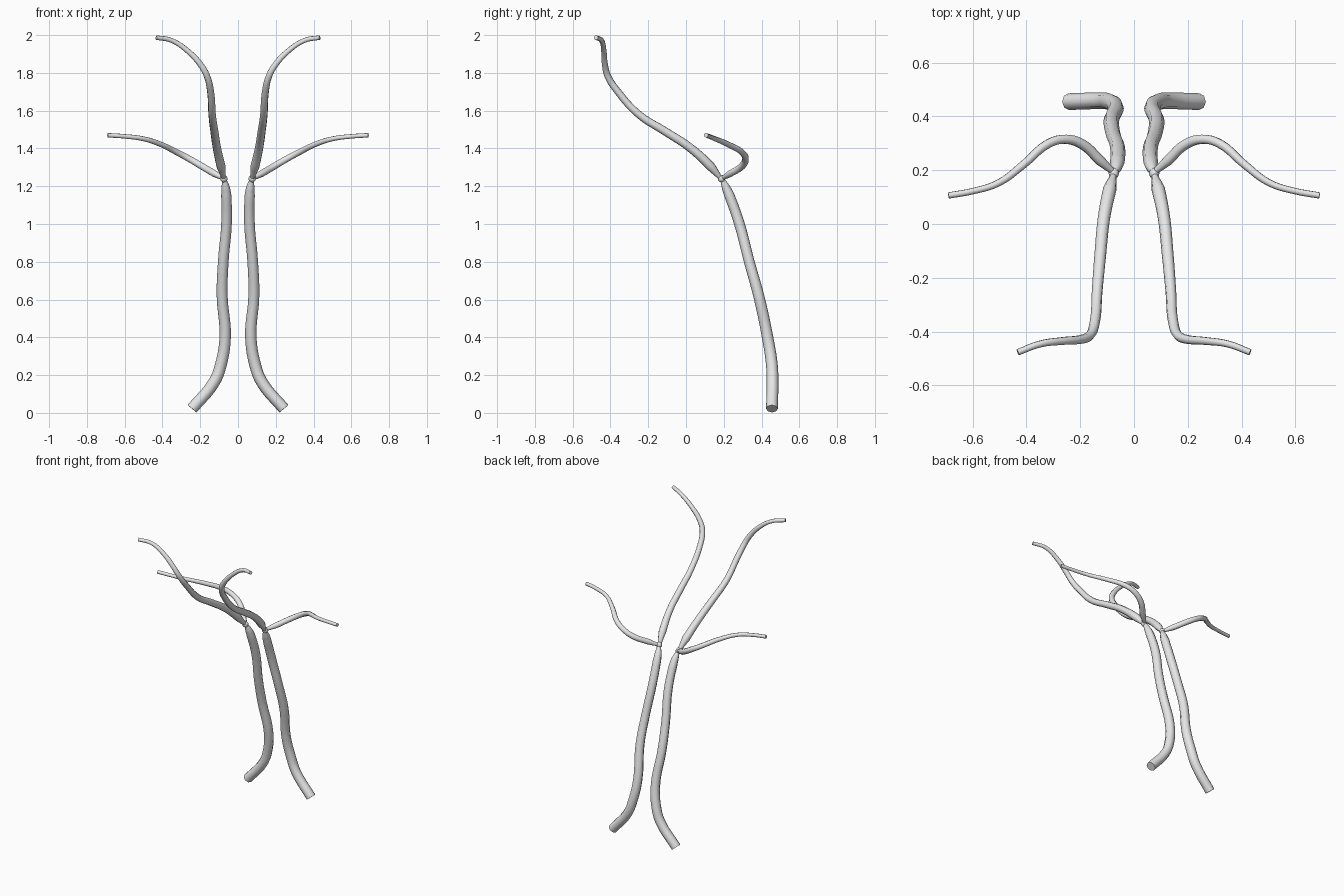
import bpy

if "Cube" in bpy.data.objects:
    bpy.data.objects.remove(bpy.data.objects["Cube"])

grey = bpy.data.materials.new("light_grey")
grey.diffuse_color = (0.8, 0.8, 0.8, 1)
grey.use_nodes = True
grey.node_tree.nodes["Principled BSDF"].inputs["Base Color"].default_value = grey.diffuse_color

# Each tube: (x, y, z, radius) points for the +x side
TUBES = {
    "trunk": [
        (.243, .455, .022, .031), (.125, .458, .165, .031), (.092, .455, .25, .031),
        (.068, .432, .40, .030), (.084, .385, .62, .029), (.078, .335, .80, .028),
        (.061, .283, 1.0, .028), (.062, .230, 1.15, .027), (.065, .213, 1.19, .023),
        (.073, .190, 1.24, .011)],
    "upper_branch": [
        (.075, .185, 1.24, .011), (.090, .130, 1.305, .025), (.112, .02, 1.405, .023),
        (.125, -.11, 1.49, .022), (.137, -.25, 1.58, .020), (.145, -.36, 1.70, .019),
        (.163, -.413, 1.78, .018), (.192, -.428, 1.835, .017), (.265, -.435, 1.915, .015),
        (.352, -.447, 1.972, .013), (.432, -.477, 1.987, .012)],
    "side_branch": [
        (.073, .190, 1.24, .010), (.125, .235, 1.267, .019), (.19, .295, 1.305, .019),
        (.255, .315, 1.343, .018), (.32, .298, 1.378, .017), (.41, .222, 1.422, .015),
        (.505, .152, 1.452, .013), (.60, .122, 1.464, .012), (.69, .106, 1.470, .012)],
}


def finish(ob):
    ob.data.materials.clear()
    ob.data.materials.append(grey)
    bpy.ops.object.select_all(action='DESELECT')
    ob.select_set(True)
    bpy.context.view_layer.objects.active = ob
    bpy.ops.object.shade_smooth_by_angle(angle=0.9)


def tube(name, pts, side):
    """Smooth eight-sided tapered tube with capped ends."""
    cu = bpy.data.curves.new(name + "_path", 'CURVE')
    cu.dimensions = '3D'
    cu.bevel_depth = 1.0
    cu.bevel_resolution = 2
    cu.resolution_u = 5
    cu.use_fill_caps = True
    sp = cu.splines.new('BEZIER')
    sp.bezier_points.add(len(pts) - 1)
    for bp, (x, y, z, r) in zip(sp.bezier_points, pts):
        bp.co = (side * x, y, z)
        bp.radius = r
        bp.handle_left_type = bp.handle_right_type = 'AUTO'
    path = bpy.data.objects.new(name + "_path", cu)
    bpy.context.collection.objects.link(path)
    bpy.context.view_layer.update()
    dg = bpy.context.evaluated_depsgraph_get()
    me = bpy.data.meshes.new_from_object(path.evaluated_get(dg))
    bpy.data.objects.remove(path)
    ob = bpy.data.objects.new(name, me)
    bpy.context.collection.objects.link(ob)
    finish(ob)


for side, label in ((1, "right"), (-1, "left")):
    for part, pts in TUBES.items():
        tube(f"{part}_{label}", pts, side)
    # Knot where trunk and branches meet
    bpy.ops.mesh.primitive_uv_sphere_add(segments=8, ring_count=6, radius=.02,
                                         location=(side * .075, .188, 1.24))
    knot = bpy.context.object
    knot.name = f"knot_{label}"
    finish(knot)
